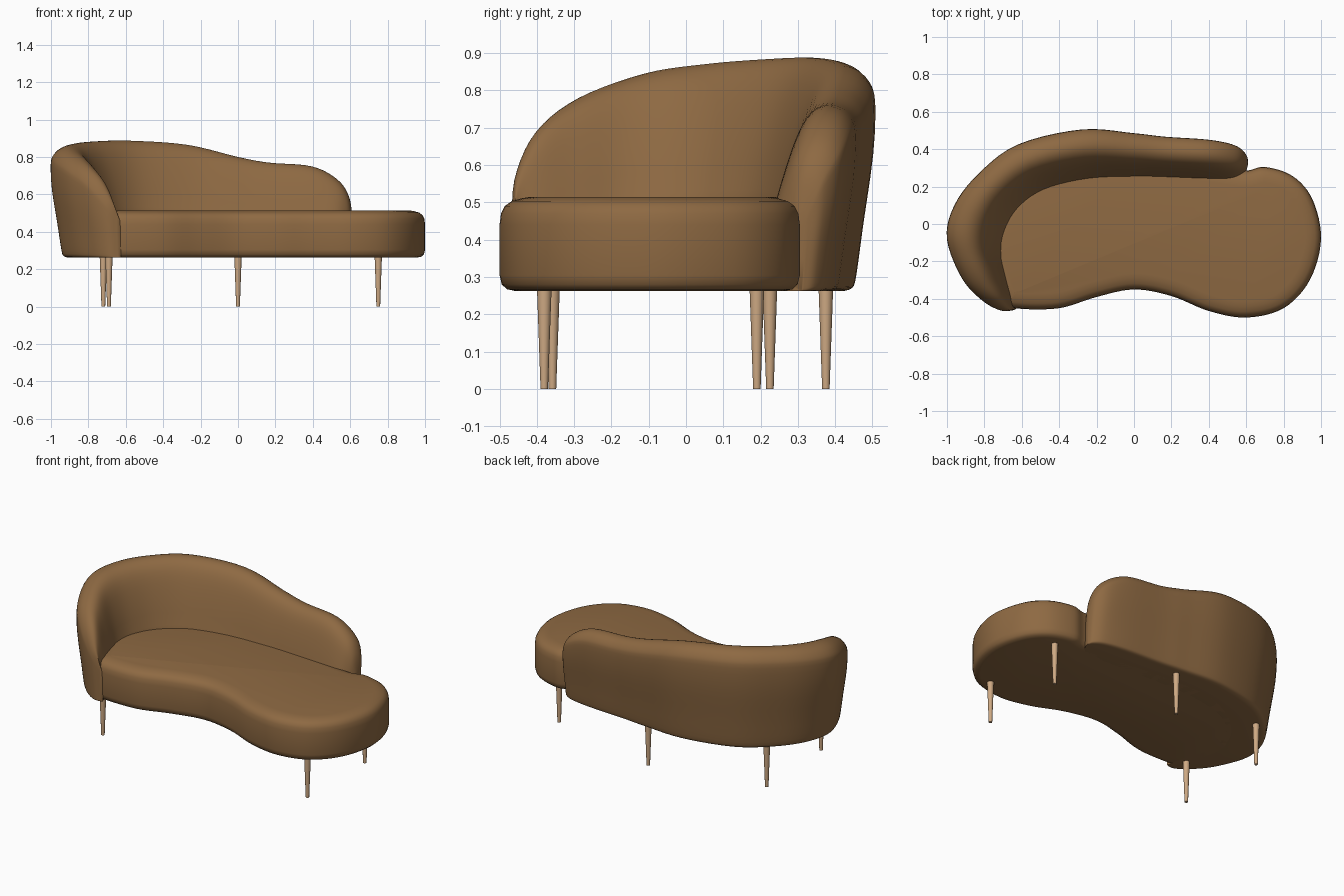
import bpy
import bmesh
from mathutils import Vector

if "Cube" in bpy.data.objects:
    bpy.data.objects.remove(bpy.data.objects["Cube"], do_unlink=True)

BASE = 0.262  # underside of the upholstery


def make_material(name, rgb):
    material = bpy.data.materials.new(name)
    material.use_nodes = True
    colour = (*rgb, 1)
    material.diffuse_color = colour
    shader = material.node_tree.nodes["Principled BSDF"]
    shader.inputs["Base Color"].default_value = colour
    shader.inputs["Roughness"].default_value = 0.8
    return material


def spline(points, steps, closed=False):
    """Smooth curve through points of any dimension."""
    points = [Vector(p) for p in points]
    count = len(points)

    def pick(i):
        return points[i % count] if closed else points[max(0, min(count - 1, i))]

    result = []
    for i in range(count if closed else count - 1):
        a, b, c, d = (pick(i + k) for k in (-1, 0, 1, 2))
        for s in range(steps):
            t = s / steps
            result.append(0.5 * (2 * b + (c - a) * t
                                 + (2 * a - 5 * b + 4 * c - d) * t * t
                                 + (3 * b - a - 3 * c + d) * t * t * t))
    if not closed:
        result.append(points[-1])
    return result


def finish(bm, name, material):
    bmesh.ops.recalc_face_normals(bm, faces=bm.faces)
    mesh = bpy.data.meshes.new(name)
    bm.to_mesh(mesh)
    bm.free()
    mesh.materials.append(material)
    obj = bpy.data.objects.new(name, mesh)
    bpy.context.collection.objects.link(obj)
    bpy.ops.object.select_all(action="DESELECT")
    obj.select_set(True)
    bpy.context.view_layer.objects.active = obj
    bpy.ops.object.shade_smooth_by_angle(angle=0.9)
    return obj


def loft(name, rings, material):
    """Skin a row of closed rings and cap both ends."""
    bm = bmesh.new()
    rows = [[bm.verts.new(p) for p in ring] for ring in rings]
    for low, high in zip(rows, rows[1:]):
        for i in range(len(low)):
            j = (i + 1) % len(low)
            bm.faces.new((low[i], low[j], high[j], high[i]))
    bm.faces.new(rows[0])
    bm.faces.new(rows[-1])
    return finish(bm, name, material)


fabric = make_material("brown fabric", (0.27, 0.142, 0.055))
wood = make_material("pale wood", (0.62, 0.40, 0.23))

# Seat: kidney outline, stacked with rounded edges
outline = spline([
    (-.62, -.452), (-.4, -.45), (-.2, -.39), (0, -.35), (.2, -.385), (.4, -.465),
    (.6, -.5), (.8, -.45), (.94, -.3), (1, -.08), (.955, .13), (.85, .255),
    (.7, .305), (.59, .285), (.4, .31), (.1, .34), (-.25, .35), (-.5, .27),
    (-.7, .1), (-.79, -.1), (-.76, -.3), (-.7, -.42)], 6, closed=True)
edge_profile = [(.045, BASE), (.02, .267), (.006, .28), (0, .305), (0, .44),
                (.004, .47), (.014, .49), (.032, .503), (.06, .511), (.085, .515)]


def inset_ring(inset, z):
    ring = []
    for i, point in enumerate(outline):
        along = (outline[(i + 1) % len(outline)] - outline[i - 1]).normalized()
        ring.append((point.x - along.y * inset, point.y + along.x * inset, z))
    return ring


loft("seat", [inset_ring(*step) for step in edge_profile], fabric)

# Backrest section: (inner to outer fraction, height fraction)
section = spline([
    (0, 0), (0, .33), (.07, .48), (.19, .68), (.33, .86), (.47, .96), (.64, 1),
    (.82, .985), (.95, .93), (1, .85), (.98, .62), (.88, .3), (.81, .07),
    (.77, .015), (.68, 0)], 3)

# Backrest stations: inner x, inner y, outer x, outer y, crest height
stations = spline([
    (-.625, -.45, -.64, -.46, .47),
    (-.63, -.44, -.71, -.463, .57),
    (-.64, -.38, -.81, -.41, .69),
    (-.67, -.28, -.92, -.29, .78),
    (-.70, -.17, -1, -.08, .845),
    (-.69, -.05, -.96, .1, .87),
    (-.62, .08, -.83, .27, .883),
    (-.48, .18, -.62, .425, .887),
    (-.25, .235, -.28, .505, .865),
    (0, .24, 0, .485, .8),
    (.15, .235, .17, .466, .77),
    (.38, .225, .4, .45, .75),
    (.51, .22, .54, .42, .68),
    (.57, .245, .6, .37, .59),
    (.6, .28, .61, .32, .47)], 5)


def section_ring(station):
    inner_x, inner_y, outer_x, outer_y, crest = station
    return [(inner_x + (outer_x - inner_x) * u,
             inner_y + (outer_y - inner_y) * u,
             BASE + (crest - BASE) * f) for u, f in section]


loft("backrest", [section_ring(s) for s in stations], fabric)

# Tapered legs
leg_spots = {
    "front_left_leg": (.75, -.38),
    "back_left_leg": (.75, .19),
    "back_middle_leg": (0, .375),
    "back_right_leg": (-.72, .225),
    "front_right_leg": (-.69, -.358),
}
for name, (x, y) in leg_spots.items():
    bm = bmesh.new()
    height = BASE + 0.02
    bmesh.ops.create_cone(bm, cap_ends=True, segments=20, radius1=.01,
                          radius2=.02, depth=height)
    bmesh.ops.translate(bm, verts=bm.verts, vec=(x, y, height / 2))
    finish(bm, name, wood)
